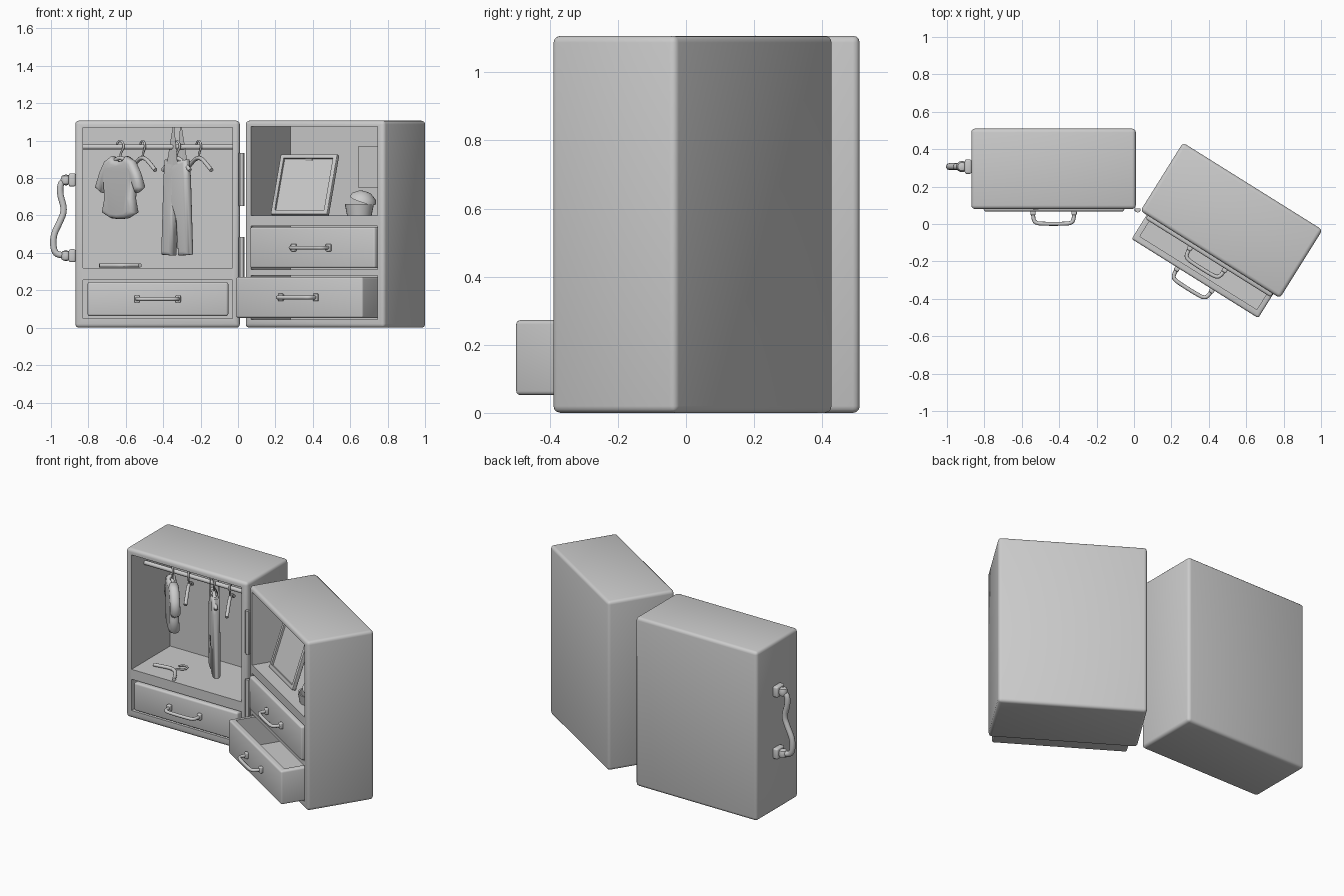
import bpy, bmesh, math
from mathutils import Matrix, Vector

if "Cube" in bpy.data.objects:
    bpy.data.objects.remove(bpy.data.objects["Cube"])

grey = bpy.data.materials.new("plain_grey")
grey.use_nodes = True
tone = (0.6, 0.6, 0.6, 1)
grey.diffuse_color = tone
grey.node_tree.nodes["Principled BSDF"].inputs["Base Color"].default_value = tone

# Cabinet frames: origin at the front left bottom corner, u = width, v = depth
W, D, H = 0.88, 0.43, 1.107
LEFT = Matrix.Translation((-0.87, 0.08, 0))
RIGHT = Matrix.Translation((0.034, 0.07, 0)) @ Matrix.Rotation(math.radians(-32), 4, 'Z')


def finish(ob, angle=50):
    bpy.ops.object.select_all(action='DESELECT')
    ob.select_set(True)
    bpy.context.view_layer.objects.active = ob
    if ob.type == 'CURVE':
        bpy.ops.object.convert(target='MESH')
    ob = bpy.context.object
    ob.data.materials.clear()
    ob.data.materials.append(grey)
    bpy.ops.object.shade_smooth_by_angle(angle=math.radians(angle))
    return ob


def mesh_object(name, bm, frame):
    me = bpy.data.meshes.new(name)
    bmesh.ops.recalc_face_normals(bm, faces=bm.faces)
    bm.to_mesh(me)
    bm.free()
    ob = bpy.data.objects.new(name, me)
    bpy.context.collection.objects.link(ob)
    ob.matrix_world = frame
    return ob


def box(name, lo, hi, frame, bevel=0.0, cuts=(), segments=3):
    """Bevelled box between two corners, with box-shaped hollows cut out."""
    lo, hi = Vector(lo), Vector(hi)
    bm = bmesh.new()
    bmesh.ops.create_cube(bm, size=1)
    for v in bm.verts:
        v.co = Vector((a + b) / 2 + c * (b - a) for a, b, c in zip(lo, hi, v.co))
    if bevel:
        bmesh.ops.bevel(bm, geom=bm.edges[:], offset=bevel, segments=segments,
                        profile=0.5, affect='EDGES')
    ob = mesh_object(name, bm, frame)
    for c_lo, c_hi in cuts:
        cutter = box("cutter", c_lo, c_hi, frame)
        cutter.hide_render = True
        mod = ob.modifiers.new("hollow", 'BOOLEAN')
        mod.object, mod.solver = cutter, 'EXACT'
        bpy.context.view_layer.objects.active = ob
        bpy.ops.object.modifier_apply(modifier=mod.name)
        bpy.data.objects.remove(cutter)
    return finish(ob)


def tube(name, points, radius, frame):
    cu = bpy.data.curves.new(name, 'CURVE')
    cu.dimensions = '3D'
    cu.bevel_depth, cu.bevel_resolution, cu.use_fill_caps = radius, 3, True
    sp = cu.splines.new('NURBS')
    sp.points.add(len(points) - 1)
    for p, co in zip(sp.points, points):
        p.co = (*co, 1)
    sp.order_u, sp.use_endpoint_u, sp.resolution_u = 3, True, 5
    ob = bpy.data.objects.new(name, cu)
    bpy.context.collection.objects.link(ob)
    ob.matrix_world = frame
    return finish(ob)


def garment(name, half, thick, frame):
    """Soft slab from a mirrored half outline (across, height)."""
    outline = half + [(-x, z) for x, z in reversed(half) if x > 0]
    bm = bmesh.new()
    face = bm.faces.new([bm.verts.new((x, -thick / 2, z)) for x, z in outline])
    out = bmesh.ops.extrude_face_region(bm, geom=[face])
    for v in out["geom"]:
        if isinstance(v, bmesh.types.BMVert):
            v.co.y += thick
    rim = [e for e in bm.edges if abs(e.verts[0].co.y - e.verts[1].co.y) < 1e-6]
    bmesh.ops.bevel(bm, geom=rim, offset=thick * 0.4, segments=3, profile=0.5, affect='EDGES')
    return finish(mesh_object(name, bm, frame), 80)


def lathe(name, profile, frame, steps=24):
    bm = bmesh.new()
    vs = [bm.verts.new((r, 0, z)) for r, z in profile]
    es = [bm.edges.new(p) for p in zip(vs, vs[1:])]
    bmesh.ops.spin(bm, geom=vs + es, cent=(0, 0, 0), axis=(0, 0, 1),
                   angle=math.tau, steps=steps)
    bmesh.ops.remove_doubles(bm, verts=bm.verts, dist=1e-4)
    return finish(mesh_object(name, bm, frame))


def at(frame, u, v, z, turn=0, axis='Z'):
    return frame @ Matrix.Translation((u, v, z)) @ Matrix.Rotation(math.radians(turn), 4, axis)


def drawer(name, frame, u, z, front, back=0.38):
    lo, hi = (u[0], front, z[0]), (u[1], back - 0.01 + min(front, 0), z[1])
    hollow = ((lo[0] + 0.03, lo[1] + 0.035, lo[2] + 0.03), (hi[0] - 0.03, hi[1] - 0.03, hi[2] + 0.1))
    box(name, lo, hi, frame, 0.012, [hollow])
    grip = at(frame, W / 2, front, sum(z) / 2)
    for s in (-1, 1):
        box(name + "_handle_mount", (s * 0.11 - 0.014, -0.02, -0.02),
            (s * 0.11 + 0.014, 0.004, 0.02), grip, 0.006)
    path = [(0.11, 0), (0.11, -0.03), (0.1, -0.062), (0.05, -0.066)]
    pts = [(-x, y, 0) for x, y in path] + [(x, y, 0) for x, y in reversed(path)]
    tube(name + "_handle", pts, 0.0105, grip)


def hanger(name, frame, span=0.16):
    """Hook around the origin with two drooping arms below."""
    hook = [(0.028 * math.cos(a), 0, 0.004 + 0.028 * math.sin(a))
            for a in (math.radians(200 - 29 * i) for i in range(9))]
    tube(name + "_hook", hook + [(0, 0, -0.04), (0, 0, -0.07)], 0.006, frame)
    arm = [(span, 0, -0.125), (span * 0.6, 0, -0.09), (span * 0.2, 0, -0.06)]
    tube(name + "_arms", arm + [(-x, y, z) for x, y, z in reversed(arm)], 0.011, frame)


# Cabinet shells
a, b = 0.042, 0.84
box("left_cabinet", (0, 0, 0), (W, D, H), LEFT, 0.02,
    [((a, -0.1, 0.32), (b, 0.4, 1.07)), ((a, -0.1, 0.05), (b, 0.4, 0.255))])
box("right_cabinet", (0, 0, 0), (W, D, H), RIGHT, 0.02,
    [((a, -0.1, 0.6), (b, 0.4, 1.075)), ((a, -0.1, 0.31), (b, 0.4, 0.545)),
     ((a, -0.1, 0.045), (b, 0.4, 0.28))])

# Drawers
drawer("left_drawer", LEFT, (0.066, 0.818), (0.062, 0.245), -0.013)
drawer("middle_drawer", RIGHT, (a + 0.004, b - 0.004), (0.318, 0.538), -0.022)
drawer("open_drawer", RIGHT, (a - 0.002, b - 0.002), (0.052, 0.272), -0.152)

# Hinges
for z in (0.2, 0.65):
    box("hinge_plate", (0.003, 0.068, z), (0.036, 0.083, z + 0.285), Matrix(), 0.004)
    tube("hinge_pin", [(0.02, 0.072, z), (0.02, 0.072, z + 0.14), (0.02, 0.072, z + 0.285)],
         0.011, Matrix())

# Carrying handle on the outer side
for z in (0.385, 0.79):
    box("carry_handle_mount", (-0.905, 0.268, z - 0.035), (-0.868, 0.345, z + 0.035), Matrix(), 0.01)
    lathe("carry_handle_knob", [(0, 0.03), (0.022, 0.022), (0.03, 0), (0.022, -0.022), (0, -0.03)],
          Matrix.Translation((-0.92, 0.307, z)))
tube("carry_handle", [(x, 0.307, z) for x, z in (
    (-0.9, 0.79), (-0.945, 0.79), (-0.955, 0.72), (-0.925, 0.63), (-0.955, 0.56),
    (-0.99, 0.49), (-0.985, 0.4), (-0.94, 0.385), (-0.9, 0.385))], 0.018, Matrix())

# Clothes rail with hangers
rod_v, rod_z = 0.14, 0.967
tube("clothes_rail", [(u, rod_v, rod_z) for u in (a - 0.01, W / 2, b + 0.01)], 0.014, LEFT)
for u, turn in ((0.24, -48), (0.36, -63), (0.54, -48), (0.66, -63)):
    hanger("hanger", at(LEFT, u, rod_v, rod_z, turn), 0.11 if turn == -48 else 0.15)
fallen = at(LEFT, 0.29, 0.17, 0.333, -25) @ Matrix.Rotation(math.radians(-90), 4, 'X')
hanger("fallen_hanger", fallen, 0.12)

# Clothes
garment("shirt", [(0, 0.89), (0.035, 0.895), (0.055, 0.918), (0.11, 0.89), (0.15, 0.83),
                  (0.185, 0.75), (0.135, 0.72), (0.115, 0.76), (0.11, 0.69), (0.13, 0.615),
                  (0.06, 0.585), (0, 0.58)], 0.06, at(LEFT, 0.24, rod_v, 0, -48))
garment("trousers", [(0, 0.89), (0.085, 0.9), (0.095, 0.8), (0.113, 0.39), (0.022, 0.385),
                     (0.012, 0.6), (0, 0.79)], 0.05, at(LEFT, 0.545, rod_v, 0, -48))

# Leaning mirror with a recessed glass
mirror = at(RIGHT, 0.295, 0.075, 0.607, -18, 'X')
box("mirror_frame", (-0.178, 0, 0), (0.178, 0.025, 0.338), mirror, 0.004,
    [((-0.155, -0.01, 0.023), (0.155, 0.012, 0.315))])
box("mirror_stand", (-0.02, 0.11, 0), (0.02, 0.12, 0.27),
    mirror @ Matrix.Rotation(math.radians(32), 4, 'X') @ Matrix.Translation((0, 0.06, 0)))

# Jewel pot with its lid ajar
pot = at(RIGHT, 0.65, 0.12, 0.6)
lathe("pot", [(0, 0), (0.066, 0), (0.078, 0.062), (0.068, 0.062), (0.058, 0.012), (0, 0.012)], pot)
lathe("pot_lid", [(0, 0.05), (0.035, 0.043), (0.066, 0.02), (0.074, 0), (0, 0)],
      pot @ Matrix.Translation((0.01, 0.02, 0.082)) @ Matrix.Rotation(math.radians(20), 4, 'Y'))

# Note pinned to the back wall
box("wall_note", (0.47, 0.392, 0.75), (0.62, 0.402, 0.97), RIGHT)
